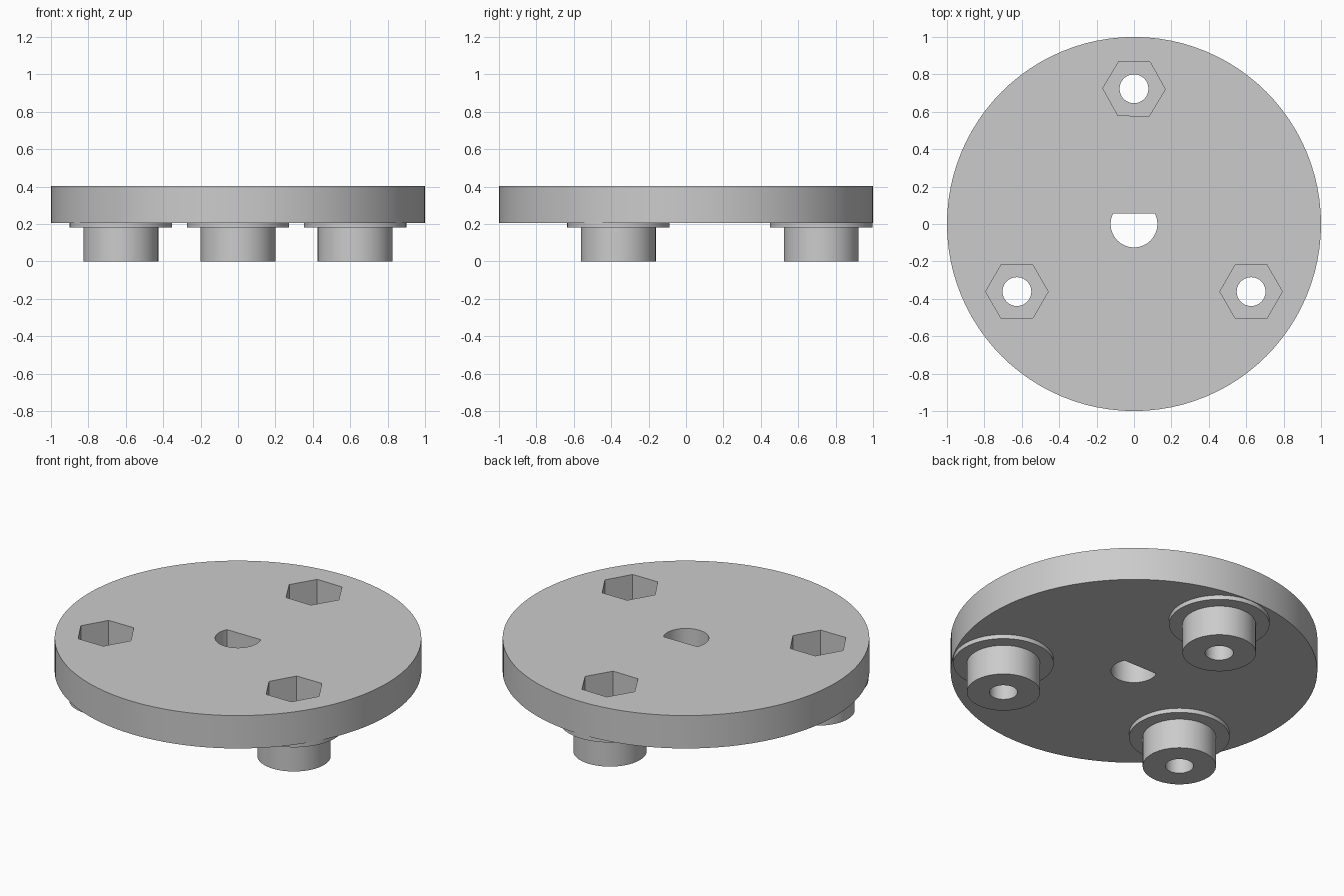
import bpy, bmesh, math

if "Cube" in bpy.data.objects:
    bpy.data.objects.remove(bpy.data.objects["Cube"])

TOP, BASE, LIP = 0.404, 0.206, 0.18
BORE, POST, FLANGE = 0.077, 0.2, 0.274
MOUNT = 0.723

grey = bpy.data.materials.new("plain grey")
grey.use_nodes = True
colour = (0.6, 0.6, 0.6, 1)
grey.diffuse_color = colour
grey.node_tree.nodes["Principled BSDF"].inputs["Base Color"].default_value = colour


def make_object(name, bm):
    bmesh.ops.recalc_face_normals(bm, faces=bm.faces)
    mesh = bpy.data.meshes.new(name)
    bm.to_mesh(mesh)
    bm.free()
    obj = bpy.data.objects.new(name, mesh)
    bpy.context.collection.objects.link(obj)
    mesh.materials.append(grey)
    return obj


def prism(name, outline, z0, z1):
    bm = bmesh.new()
    face = bm.faces.new([bm.verts.new((x, y, z0)) for x, y in outline])
    ext = bmesh.ops.extrude_face_region(bm, geom=[face])
    verts = [v for v in ext["geom"] if isinstance(v, bmesh.types.BMVert)]
    bmesh.ops.translate(bm, verts=verts, vec=(0, 0, z1 - z0))
    # keep the starting cap if the extrusion removed it
    if not any(all(abs(v.co.z - z0) < 1e-6 for v in f.verts) for f in bm.faces):
        bmesh.ops.holes_fill(bm, edges=bm.edges)
    return make_object(name, bm)


def circle(radius, count, turn=0.0, cx=0.0, cy=0.0):
    return [(cx + radius * math.cos(turn + math.tau * i / count),
             cy + radius * math.sin(turn + math.tau * i / count)) for i in range(count)]


def lathe(name, profile, cx, cy, count=64):
    # closed ring profile spun round a vertical axis
    bm = bmesh.new()
    rings = [[bm.verts.new((x, y, z)) for x, y in circle(r, count, 0, cx, cy)]
             for r, z in profile]
    for a, b in zip(rings, rings[1:] + rings[:1]):
        for i in range(count):
            j = (i + 1) % count
            bm.faces.new((a[i], a[j], b[j], b[i]))
    return make_object(name, bm)


def smooth(obj):
    bpy.ops.object.select_all(action="DESELECT")
    obj.select_set(True)
    bpy.context.view_layer.objects.active = obj
    bpy.ops.object.shade_smooth_by_angle(angle=math.radians(30))


centres = [(MOUNT * math.cos(math.radians(a)), MOUNT * math.sin(math.radians(a)))
           for a in (90, 210, 330)]

# round plate
plate = prism("plate", circle(1, 96), BASE, TOP)

# D-shaped shaft hole: an arc closed by a flat at the back
flat_angle = math.asin(0.055 / 0.125)
start, sweep = math.pi - flat_angle, math.pi + 2 * flat_angle
d_outline = [(0.125 * math.cos(start + sweep * i / 40),
              0.125 * math.sin(start + sweep * i / 40)) for i in range(41)]
cutters = [prism("shaft_cutter", d_outline, 0.1, 0.5)]

# hexagonal nut pockets
for i, (x, y) in enumerate(centres):
    turn = math.radians(-1) if i == 0 else 0
    cutters.append(prism("nut_cutter", circle(0.167, 6, turn, x, y), 0.1, 0.5))

for cutter in cutters:
    mod = plate.modifiers.new("cut", "BOOLEAN")
    mod.operation, mod.solver, mod.object = "DIFFERENCE", "EXACT", cutter
    bpy.context.view_layer.objects.active = plate
    bpy.ops.object.modifier_apply(modifier=mod.name)
    bpy.data.objects.remove(cutter)
smooth(plate)

# flanged hollow posts, whose upper faces floor the nut pockets
post_profile = [(BORE, BASE), (BORE, 0), (POST, 0), (POST, LIP), (FLANGE, LIP), (FLANGE, BASE)]
for name, (x, y) in zip(("back_post", "right_post", "left_post"), centres):
    smooth(lathe(name, post_profile, x, y))
